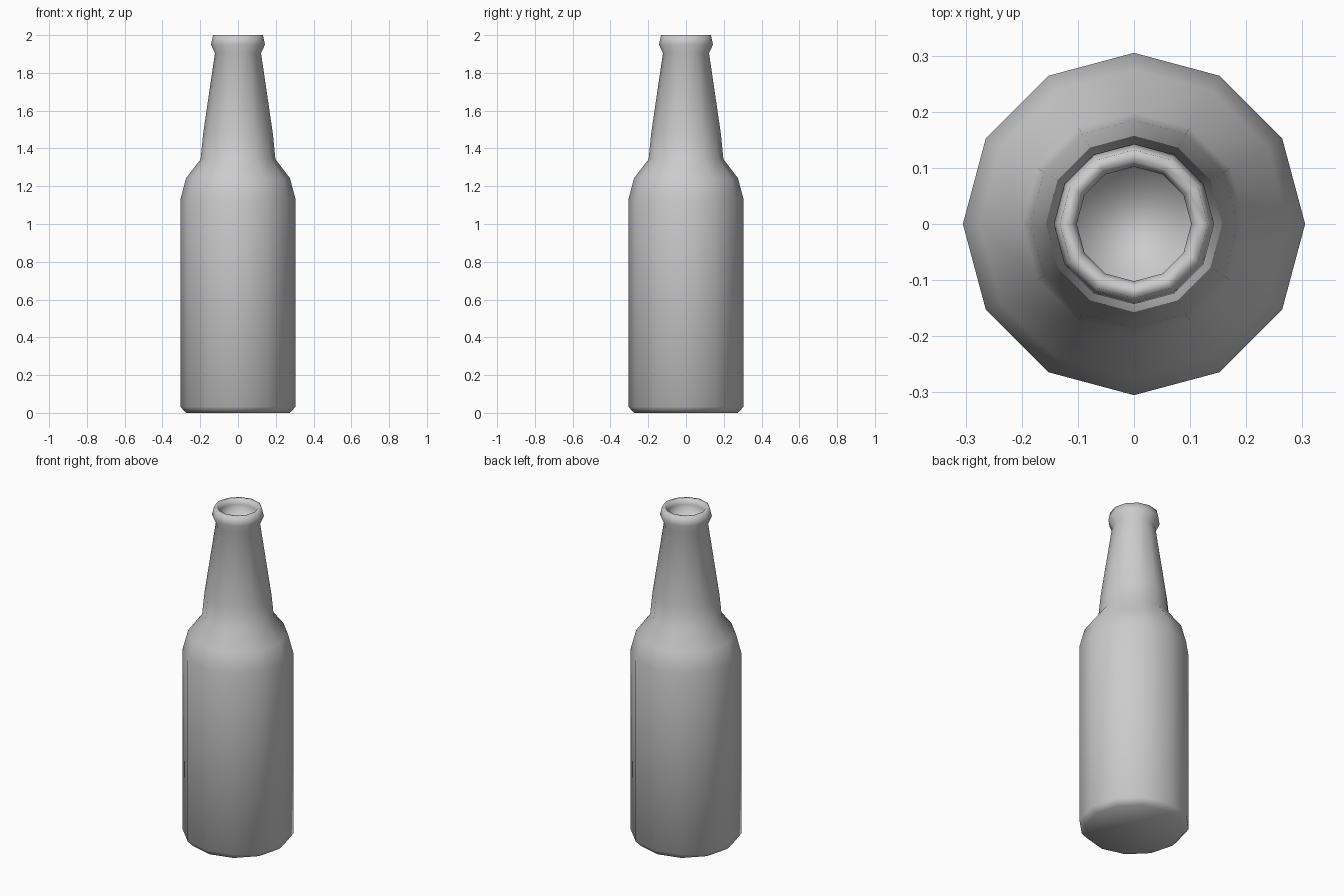
import bpy
import bmesh
from math import cos, sin, tau

default_cube = bpy.data.objects.get("Cube")
if default_cube:
    bpy.data.objects.remove(default_cube, do_unlink=True)

SIDES = 12

# Plain grey material
grey = bpy.data.materials.new("plain grey")
grey.use_nodes = True
colour = (0.6, 0.6, 0.6, 1)
grey.diffuse_color = colour
grey.node_tree.nodes["Principled BSDF"].inputs["Base Color"].default_value = colour


def lathe(name, profile, material):
    """Revolve (radius, height) points and close both ends."""
    bm = bmesh.new()
    rings = [[bm.verts.new((r * cos(tau * i / SIDES), r * sin(tau * i / SIDES), z))
              for i in range(SIDES)] for r, z in profile]
    for low, high in zip(rings, rings[1:]):
        for i in range(SIDES):
            j = (i + 1) % SIDES
            bm.faces.new((low[i], low[j], high[j], high[i]))
    bm.faces.new(rings[0][::-1])
    bm.faces.new(rings[-1])
    for face in bm.faces:
        face.smooth = True
    mesh = bpy.data.meshes.new(name)
    bm.to_mesh(mesh)
    bm.free()
    mesh.materials.append(material)
    obj = bpy.data.objects.new(name, mesh)
    bpy.context.collection.objects.link(obj)
    return obj


# Bottle outline from the base up, over the lip and into the mouth
base = [(0.275, 0), (0.305, 0.033)]
shoulder = [(0.305, 1.13), (0.275, 1.243), (0.198, 1.343)]
neck = [(0.185, 1.475), (0.122, 1.905)]
lip = [(0.143, 1.95), (0.132, 2.0), (0.112, 2.0)]
mouth = [(0.102, 1.97), (0.102, 1.92)]
lathe("bottle", base + shoulder + neck + lip + mouth, grey)
